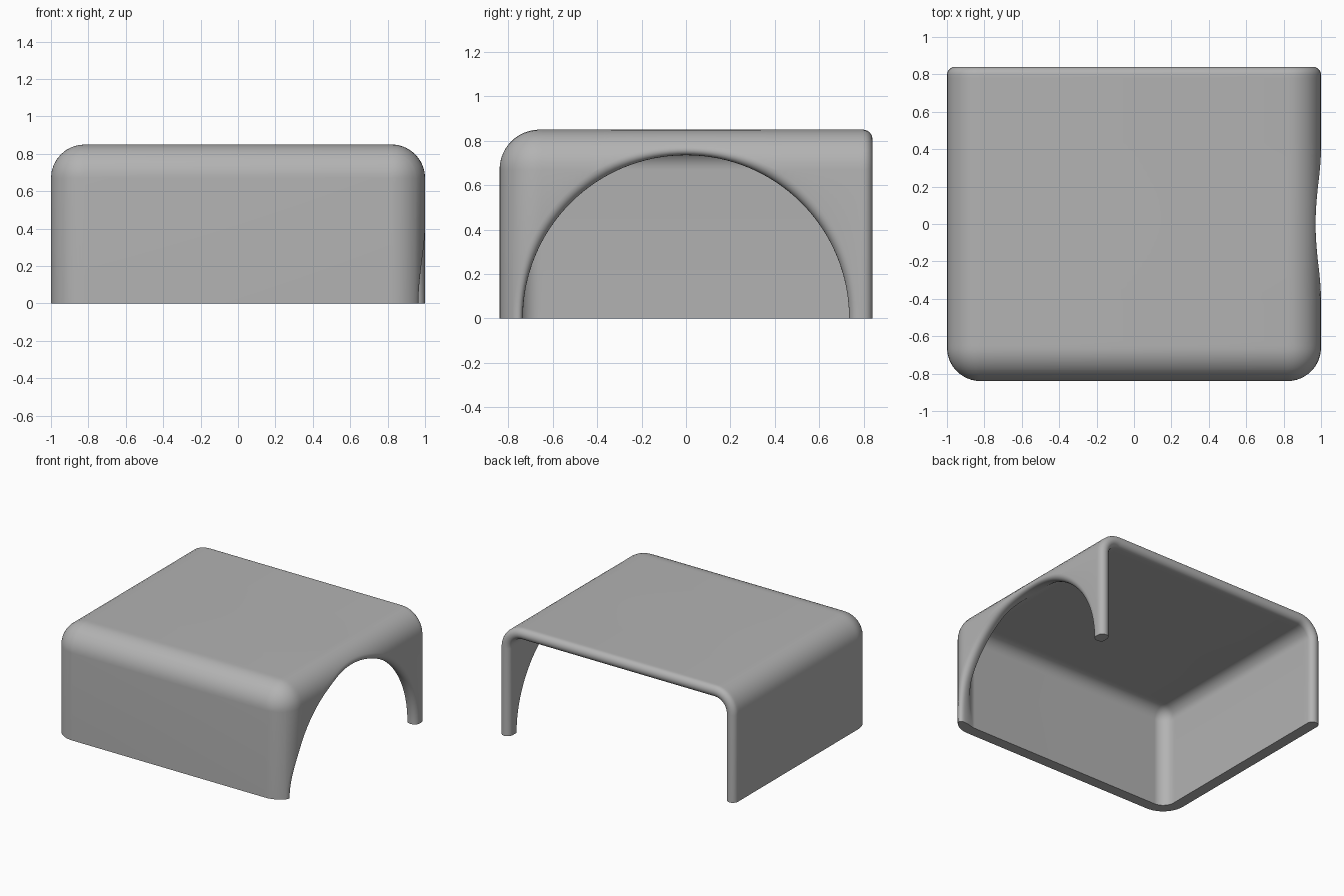
import bpy
import bmesh
from math import sin, cos, pi, sqrt, asin

if "Cube" in bpy.data.objects:
    bpy.data.objects.remove(bpy.data.objects["Cube"], do_unlink=True)

# Cover dimensions
CX, CY, CZ = 0.82, -0.66, 0.67      # centres of the rounded edges
BACK = 0.84                         # open back rim
HALF = 0.0425                       # half the wall thickness
MID = 0.18 - HALF                   # edge radius at mid wall
ARCH = 0.735                        # radius of the side opening
ARC, RIM, FAN, FRONT = 8, 6, 64, 6  # segment counts


def main_row(y, rad, z_end):
    """One U-shaped rib: up the closed side, over the top, down the arched side."""
    r = sqrt(max(0, rad ** 2 - min(0, y - CY) ** 2))
    pts = [(-CX - r, y, 0)]
    for i in range(ARC + 1):
        a = pi / 2 * i / ARC
        pts.append((-CX - r * cos(a), y, CZ + r * sin(a)))
    low = asin(min(1, max(0, z_end - CZ) / r)) if r > 1e-6 else 0
    for i in range(ARC + 1):
        a = pi / 2 + (low - pi / 2) * i / ARC
        pts.append((CX + r * cos(a), y, CZ + r * sin(a)))
    pts.append((CX + r * cos(low), y, z_end))
    return pts


def arch_lip(theta, side, flare):
    """Rounded lip from the wall surface to the middle of the arch edge."""
    pts = []
    for k in range(RIM - 1, -1, -1):
        a = pi / 2 * k / RIM
        reach = ARCH + flare * (1 - cos(a))
        y, z = reach * cos(theta), reach * sin(theta)
        rad = MID + side * HALF * sin(a)
        x2 = rad ** 2 - min(0, y - CY) ** 2 - max(0, z - CZ) ** 2
        pts.append((CX + sqrt(max(0, x2)), y, z))
    return pts


def add_sheet(bm, side, flare):
    """Outer (side=1) or inner (side=-1) skin of the cover."""
    rad = MID + side * HALF
    edge = ARCH + flare
    rows = []
    # Rounded back rim
    for k in range(RIM + 1):
        a = pi / 2 * k / RIM
        rows.append(main_row(BACK - HALF + HALF * cos(a), MID + side * HALF * sin(a), 0))
    # Ribs fanned round the arch
    for i in range(FAN + 1):
        t = pi * i / FAN
        rows.append(main_row(edge * cos(t), rad, edge * sin(t)) + arch_lip(t, side, flare))
    # Rounded front edge
    start = asin((edge + CY) / rad)
    for i in range(1, FRONT + 1):
        a = start + (pi / 2 - start) * i / FRONT
        rows.append(main_row(CY - rad * sin(a), rad, 0))

    grid = [[bm.verts.new(p) for p in row] for row in rows]
    for a, b in zip(grid, grid[1:]):
        for j in range(min(len(a), len(b)) - 1):
            bm.faces.new((a[j], a[j + 1], b[j + 1], b[j]))
    # Flat front wall
    last = grid[-1]
    bm.faces.new((last[0], last[1], last[ARC + 2], last[-1]))


# Build both skins, weld them at the rims and close the flat feet
bm = bmesh.new()
add_sheet(bm, 1, 0.045)
add_sheet(bm, -1, 0.018)
bmesh.ops.remove_doubles(bm, verts=bm.verts, dist=0.0002)
bmesh.ops.dissolve_degenerate(bm, edges=bm.edges, dist=0.0001)
bmesh.ops.holes_fill(bm, edges=[e for e in bm.edges if e.is_boundary], sides=0)
bmesh.ops.recalc_face_normals(bm, faces=bm.faces)
mesh = bpy.data.meshes.new("arched_cover")
bm.to_mesh(mesh)
bm.free()
cover = bpy.data.objects.new("arched_cover", mesh)
bpy.context.collection.objects.link(cover)

# Plain grey material
grey = bpy.data.materials.new("plain_grey")
grey.use_nodes = True
color = (0.45, 0.45, 0.45, 1)
grey.diffuse_color = color
grey.node_tree.nodes["Principled BSDF"].inputs["Base Color"].default_value = color
mesh.materials.append(grey)

# Smooth curves, crisp feet
bpy.ops.object.select_all(action="DESELECT")
cover.select_set(True)
bpy.context.view_layer.objects.active = cover
bpy.ops.object.shade_smooth_by_angle(angle=pi / 4)
